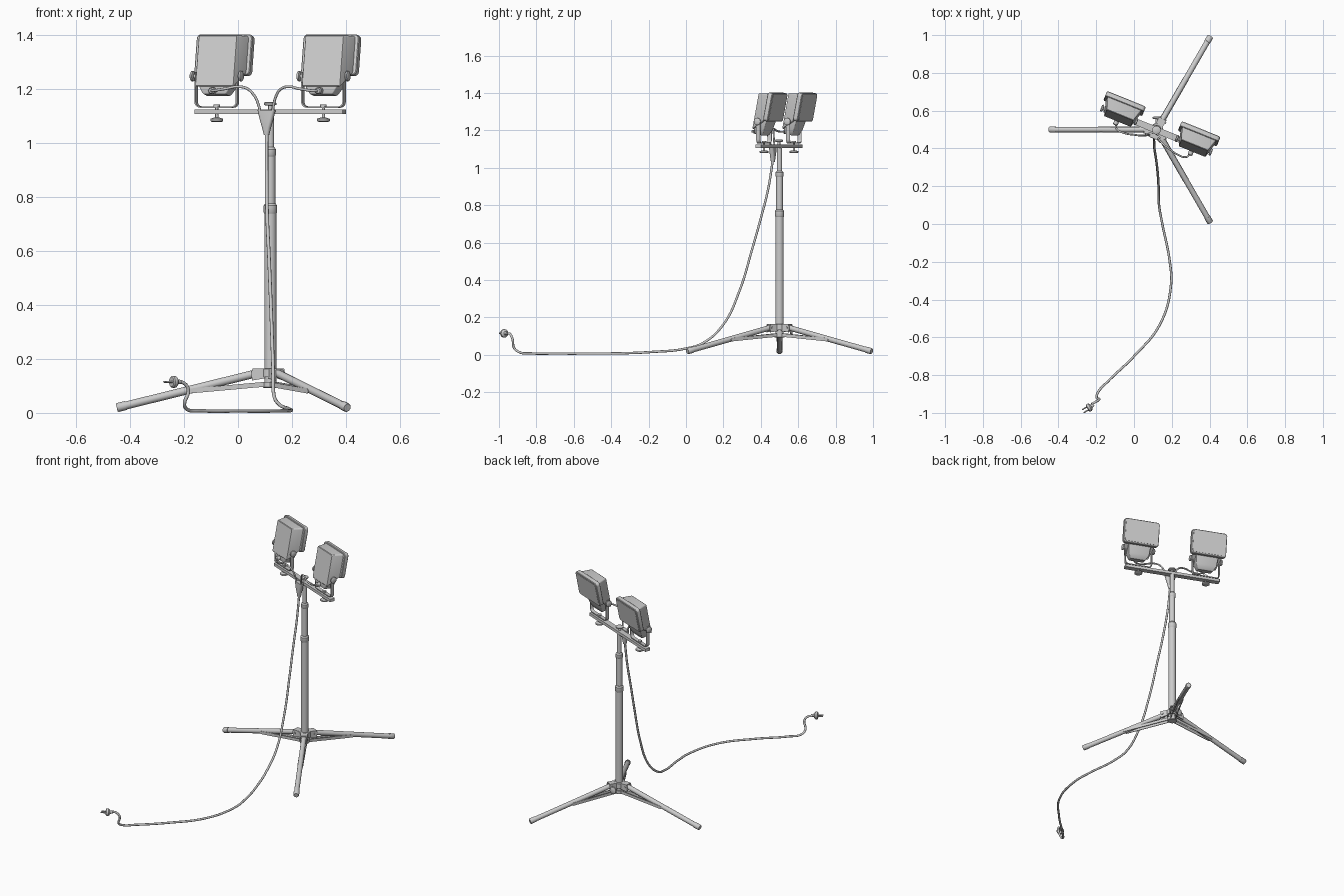
import bpy, bmesh
from math import sin, cos, pi, radians
from mathutils import Matrix, Vector

if "Cube" in bpy.data.objects:
    bpy.data.objects.remove(bpy.data.objects["Cube"])

T, I = Matrix.Translation, Matrix.Identity(4)


def loft(name, loops, M=I, smooth=True):
    """Skin a list of equal-length 3D loops and cap both ends."""
    bm = bmesh.new()
    rings = [[bm.verts.new(M @ Vector(p)) for p in lp] for lp in loops]
    n = len(rings[0])
    for a, b in zip(rings, rings[1:]):
        for i in range(n):
            bm.faces.new((a[i], a[(i + 1) % n], b[(i + 1) % n], b[i]))
    bm.faces.new(rings[0][::-1])
    bm.faces.new(rings[-1])
    bmesh.ops.recalc_face_normals(bm, faces=bm.faces)
    me = bpy.data.meshes.new(name)
    bm.to_mesh(me)
    bm.free()
    ob = bpy.data.objects.new(name, me)
    bpy.context.collection.objects.link(ob)
    if smooth:
        bpy.ops.object.select_all(action='DESELECT')
        ob.select_set(True)
        bpy.context.view_layer.objects.active = ob
        bpy.ops.object.shade_smooth_by_angle(angle=radians(35))
    return ob


def turned(name, start, direction, prof, M=I, n=24):
    """Round part along an axis; prof = (distance, radius) pairs."""
    Q = M @ T(start) @ Vector(direction).to_track_quat('Z', 'Y').to_matrix().to_4x4()
    return loft(name, [[(r * cos(2 * pi * i / n), r * sin(2 * pi * i / n), d)
                        for i in range(n)] for d, r in prof], Q)


def rrect(w, h, r, n=4):
    """Rounded rectangle outline in 2D."""
    pts = []
    for k, (sx, sy) in enumerate(((1, 1), (-1, 1), (-1, -1), (1, -1))):
        for j in range(n + 1):
            a = pi / 2 * (k + j / n)
            pts.append((sx * (w / 2 - r) + r * cos(a), sy * (h / 2 - r) + r * sin(a)))
    return pts


def stack_y(name, secs, M):
    """Rounded sections (y, width, zmin, zmax, radius) lofted along y."""
    return loft(name, [[(x, y, z + (z0 + z1) / 2) for x, z in rrect(w, z1 - z0, r)]
                       for y, w, z0, z1, r in secs], M)


def stack_z(name, secs, M):
    """Rounded sections (z, width, ymin, ymax, radius) lofted along z."""
    return loft(name, [[(x, y + (y0 + y1) / 2, z) for x, y in rrect(w, y1 - y0, r)]
                       for z, w, y0, y1, r in secs], M)


def cable(name, pts, r, M=I):
    """Round cable through the given points."""
    cu = bpy.data.curves.new(name, 'CURVE')
    cu.dimensions = '3D'
    cu.bevel_depth, cu.bevel_resolution, cu.resolution_u = r, 3, 10
    cu.use_fill_caps = True
    sp = cu.splines.new('BEZIER')
    sp.bezier_points.add(len(pts) - 1)
    for bp, p in zip(sp.bezier_points, pts):
        bp.co = M @ Vector(p)
        bp.handle_left_type = bp.handle_right_type = 'AUTO'
    ob = bpy.data.objects.new(name, cu)
    bpy.context.collection.objects.link(ob)
    bpy.ops.object.select_all(action='DESELECT')
    ob.select_set(True)
    bpy.context.view_layer.objects.active = ob
    bpy.ops.object.convert(target='MESH')


UP, DOWN = (0, 0, 1), (0, 0, -1)
stand = T((0.12, 0.5, 0))

# Telescopic mast with clamp collars
turned("lower_mast", (0, 0, 0.1), UP, [(0, .0225), (.66, .0225)], stand)
turned("lower_collar", (0, 0, 0.738), UP,
       [(0, .0225), (.004, .025), (.03, .025), (.038, .019)], stand)
turned("middle_mast", (0, 0, 0.75), UP, [(0, .0182), (.22, .0182)], stand)
turned("upper_collar", (0, 0, 0.95), UP,
       [(0, .018), (.004, .0208), (.026, .0208), (.034, .0145)], stand)
turned("upper_mast", (0, 0, 0.96), UP, [(0, .0142), (.15, .0142)], stand)

# Tripod base
turned("top_hub", (0, 0, .132), UP, [(0, .034), (.03, .034), (.033, .031)], stand)
turned("bottom_hub", (0, 0, .093), UP, [(0, .026), (.003, .029), (.022, .029)], stand)
for k, a in enumerate((180, 60, -60)):
    L = stand @ Matrix.Rotation(radians(a), 4, 'Z')
    top, foot = Vector((.05, 0, .147)), Vector((.569, 0, .019))
    d = foot - top
    n = d.length
    turned(f"leg_{k}", top, d, [(0, .0148), (n - .02, .0148)], L, 16)
    turned(f"foot_cap_{k}", top + d * (1 - .035 / n), d,
           [(0, .0168), (.031, .0168), (.035, .014)], L, 16)
    for s in (-1, 1):   # cheek plates and flat struts either side of the leg
        y0, y1 = s * .016, s * .021
        loft(f"hub_cheek_{k}", [[(.02, y, .128), (.068, y, .12), (.071, y, .15),
                                 (.066, y, .163), (.02, y, .165)] for y in (y0, y1)], L, False)
        y0, y1 = s * .012, s * .016
        loft(f"strut_{k}", [[(.02, y, .097), (.30, y, .072), (.31, y, .08),
                             (.30, y, .09), (.02, y, .115)] for y in (y0, y1)], L, False)
    loft(f"hub_bridge_{k}", [[(.02, y, .158), (.066, y, .158), (.066, y, .164), (.02, y, .165)]
                             for y in (-.02, .02)], L, False)
    turned(f"leg_pivot_{k}", (.055, -.025, .145), (0, 1, 0), [(0, .006), (.05, .006)], L, 12)

# Locking knob on the hub
turned("hub_knob_stem", (0, .025, .128), (0, 1, 0), [(0, .006), (.04, .006)], stand, 12)
turned("hub_knob", (0, .055, .128), (0, 1, 0),
       [(0, .014), (.003, .021), (.011, .021), (.014, .016)], stand)

# Cross bar and its central knob
head = T((0.119, 0.497, 0)) @ Matrix.Rotation(radians(-22), 4, 'Z')
stack_z("cross_bar", [(1.106, .594, -.017, .017, .003), (1.124, .594, -.017, .017, .003)], head)
turned("bar_knob_stem", (0, 0, 1.12), UP, [(0, .01), (.006, .007), (.025, .007)], head, 16)
turned("bar_knob", (0, 0, 1.138), UP,
       [(0, .016), (.003, .023), (.01, .023), (.013, .018)], head)

# Y-shaped cable splitter
stack_z("cable_splitter", [(1.03, .02, -.045, -.025, .009), (1.055, .032, -.047, -.023, .01),
                           (1.085, .05, -.048, -.022, .01), (1.122, .07, -.047, -.023, .01)], head)

# U outline of the lamp stirrup
W, Z0, Z1, R, TH = .085, 1.13, 1.262, .022, .005


def corner(s, r):
    return [(s * (W - R + r * cos(t)), Z0 + R - r * sin(t))
            for t in [pi / 2 * j / 5 for j in range(6)]]


outer = [(-W, Z1)] + corner(-1, R) + corner(1, R)[::-1] + [(W, Z1)]
inner = [(-W + TH, Z1)] + corner(-1, R - TH) + corner(1, R - TH)[::-1] + [(W - TH, Z1)]
u_shape = outer + inner[::-1]

for side, s in (("left", -1), ("right", 1)):
    B = head @ T((s * .213, 0, 0))
    H = B @ T((.004, .013, 1.237)) @ Matrix.Rotation(radians(-11), 4, 'X')
    # Stirrup, mounting bolt and knob under the bar
    loft(side + "_stirrup", [[(x, y, z) for x, z in u_shape] for y in (-.011, .011)], B)
    turned(side + "_mount_bolt", (0, 0, 1.142), DOWN,
           [(0, .012), (.007, .012), (.0071, .006), (.06, .006)], B, 16)
    turned(side + "_mount_knob", (0, 0, 1.093), DOWN,
           [(0, .012), (.004, .024), (.012, .024), (.015, .019)], B)
    # Floodlight housing, frame, lens and terminal box
    stack_y(side + "_lamp_housing", [(-.042, .15, -.034, .154, .004), (-.039, .154, -.037, .157, .005),
                                     (.026, .196, .026, .166, .01)], H)
    stack_y(side + "_lamp_frame", [(.022, .216, .022, .17, .014), (.025, .222, .019, .173, .017),
                                   (.047, .222, .019, .173, .017), (.05, .216, .022, .17, .014)], H)
    stack_y(side + "_lens", [(.046, .204, .028, .164, .011), (.0515, .202, .029, .163, .01)], H)
    stack_z(side + "_terminal_box", [(-.064, .088, -.034, .008, .004), (-.058, .1, -.037, .014, .005),
                                     (-.032, .13, -.04, .02, .005), (.03, .14, -.036, .03, .005)], H)
    # Side pivots with tilt knobs
    for t in (-1, 1):
        turned(side + "_tilt_bolt", (t * .066, 0, 1.247), (t, 0, 0), [(0, .008), (.034, .008)], B, 16)
        turned(side + "_tilt_knob", (t * .09, 0, 1.247), (t, 0, 0),
               [(0, .012), (.003, .019), (.01, .019), (.013, .014)], B)
    # Lamp lead and its gland
    turned(side + "_cable_gland", (0, -.02, 1.193), (0, -1, 0),
           [(0, .013), (.033, .013), (.038, .009)], B, 16)
    cable(side + "_lamp_lead", [(s * .023, -.035, 1.1), (s * .03, -.04, 1.14), (s * .044, -.048, 1.175),
                                (s * .067, -.058, 1.2), (s * .1, -.067, 1.208),
                                (s * .15, -.078, 1.2), (s * .2, -.072, 1.193),
                                (s * .213, -.045, 1.193)], .005, head)

# Mains cable down to the floor
cable("mains_cable", [(.106, .464, 1.04), (.106, .44, .89), (.108, .4, .73), (.115, .355, .57),
                      (.124, .285, .34),
                      (.13, .2, .163), (.133, .096, .066), (.15, 0, .034), (.188, -.19, .015),
                      (.196, -.32, .009), (.138, -.53, .007), (0, -.7, .007), (-.138, -.833, .008),
                      (-.19, -.89, .014), (-.198, -.918, .035), (-.184, -.928, .085),
                      (-.2, -.94, .11), (-.225, -.953, .115)], .0065)

# Plug with two pins
pd = Vector((-.86, -.5, 0))
plug = T((-.212, -.957, .115)) @ pd.to_track_quat('Y', 'Z').to_matrix().to_4x4()
turned("plug_body", (0, 0, 0), (0, 1, 0), [(0, .007), (.016, .01), (.02, .018), (.024, .022),
                                           (.036, .022), (.04, .018)], plug)
for s in (-1, 1):
    turned("plug_pin", (s * .009, .036, 0), (0, 1, 0), [(0, .0035), (.03, .0035), (.033, .002)], plug, 12)
